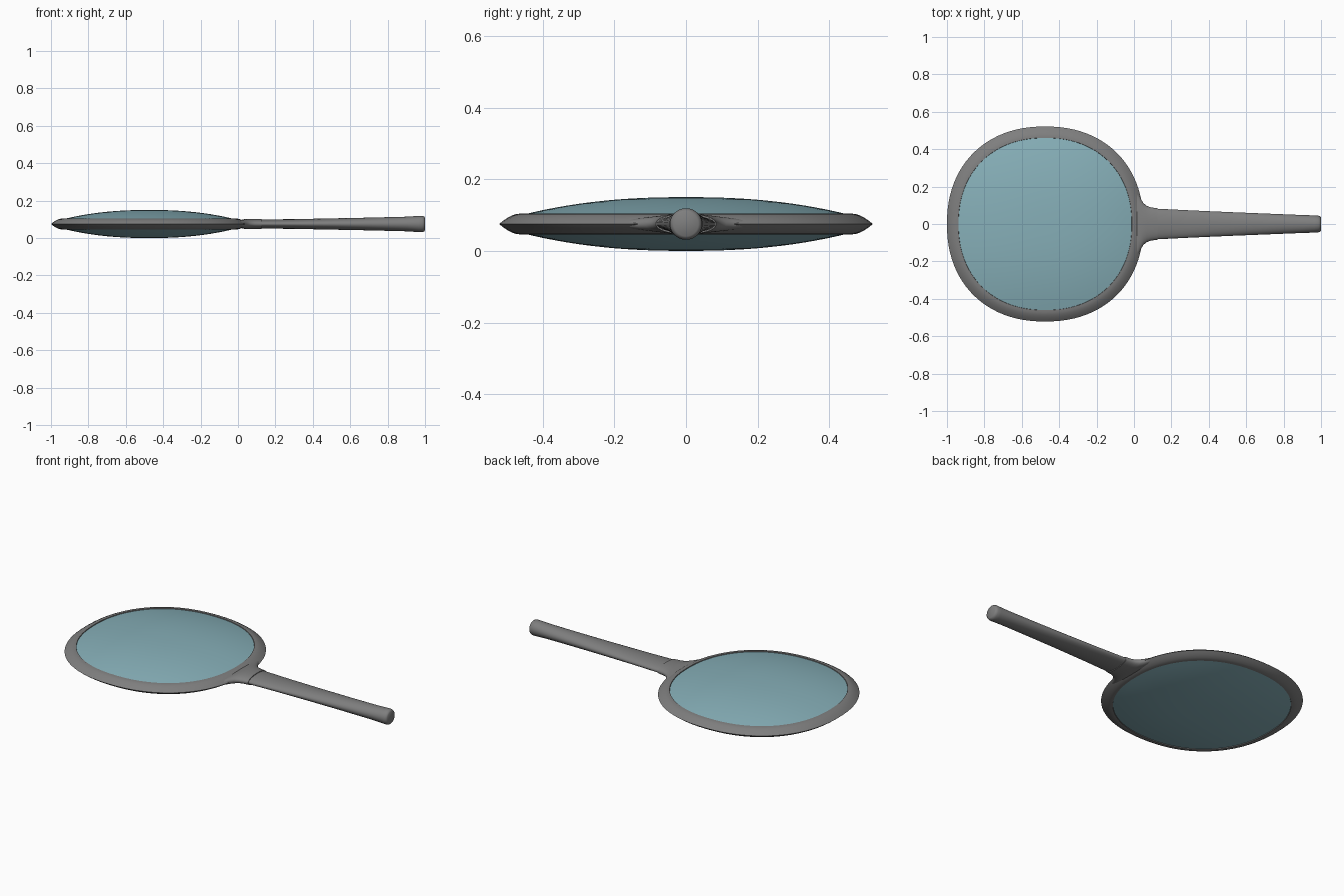
import bpy, bmesh
from math import sin, cos, pi

if "Cube" in bpy.data.objects:
    bpy.data.objects.remove(bpy.data.objects["Cube"])

CX, CZ = -0.475, 0.075      # head centre
N = 96


def material(name, color):
    m = bpy.data.materials.new(name)
    m.diffuse_color = color
    m.use_nodes = True
    m.node_tree.nodes["Principled BSDF"].inputs["Base Color"].default_value = m.diffuse_color
    return m


DARK = material("dark_grey", (0.21, 0.21, 0.21, 1))
GLASS = material("tinted_glass", (0.24, 0.43, 0.48, 0.85))


def curve_pt(a, rx, ry, e):
    """Point on a superellipse."""
    c, s = cos(a), sin(a)
    return (rx * abs(c) ** (2 / e) * (1 if c >= 0 else -1),
            ry * abs(s) ** (2 / e) * (1 if s >= 0 else -1))


def loft(name, loops, mat, close=False, caps=False, angle=40):
    """Skin a list of point loops into a smooth object."""
    bm = bmesh.new()
    rows = [[bm.verts.new(p) for p in loop] for loop in loops]
    pairs = list(zip(rows, rows[1:]))
    if close:
        pairs.append((rows[-1], rows[0]))
    for a, b in pairs:
        n = len(a)
        for i in range(n):
            j = (i + 1) % n
            bm.faces.new((a[i], a[j], b[j], b[i]))
    if caps:
        bm.faces.new(rows[0])
        bm.faces.new(rows[-1])
    bmesh.ops.recalc_face_normals(bm, faces=bm.faces)
    me = bpy.data.meshes.new(name)
    bm.to_mesh(me)
    bm.free()
    me.materials.append(mat)
    ob = bpy.data.objects.new(name, me)
    bpy.context.collection.objects.link(ob)
    bpy.ops.object.select_all(action='DESELECT')
    bpy.context.view_layer.objects.active = ob
    ob.select_set(True)
    bpy.ops.object.shade_smooth_by_angle(angle=angle * pi / 180)
    return ob


def head_loop(r, z, e=2.2):
    pts = [curve_pt(2 * pi * i / N, r, r * 0.993, e) for i in range(N)]
    return [(CX + x, y, CZ + z) for x, y in pts]


def bar_loop(x, w, h, e=2.0, n=40):
    pts = [curve_pt(2 * pi * i / n, w, h, e) for i in range(n)]
    return [(x, y, CZ + z) for y, z in pts]


# Rim: pointed outer edge, rounded shoulders, crisp inner lip
upper = [(0.525, 0.0), (0.514, 0.009), (0.502, 0.017), (0.489, 0.024),
         (0.476, 0.028), (0.464, 0.029), (0.461, 0.012)]
profile = upper + [(r, -z) for r, z in reversed(upper[1:])]
loft("rim", [head_loop(r, z) for r, z in profile], DARK, close=True)

# Neck: flares from the rim into the handle
neck = [(0.0, 0.205, 0.018), (0.02, 0.170, 0.023), (0.035, 0.138, 0.026),
        (0.05, 0.112, 0.028), (0.068, 0.097, 0.028), (0.09, 0.089, 0.028),
        (0.125, 0.084, 0.028)]
loft("neck", [bar_loop(x, w, h, 2.2) for x, w, h in neck], DARK, caps=True)

# Handle: flat oval becoming a round, softly ended grip
grip = [(0.10, 0.083, 0.024), (0.30, 0.073, 0.026), (0.50, 0.064, 0.030),
        (0.70, 0.056, 0.034), (0.90, 0.048, 0.039), (0.965, 0.046, 0.043),
        (0.985, 0.045, 0.044), (0.995, 0.041, 0.040), (1.0, 0.034, 0.034)]
loft("handle", [bar_loop(*g) for g in grip], DARK, caps=True)

# Lens: two shallow domes meeting inside the rim
R, TOP, EDGE = 0.463, 0.075, 0.025
dome = [(R * t / 14, EDGE + (TOP - EDGE) * (1 - (t / 14) ** 2.3)) for t in range(1, 15)]
section = dome + [(r, -z) for r, z in reversed(dome)]
loft("lens", [head_loop(r, z) for r, z in section], GLASS, caps=True)
